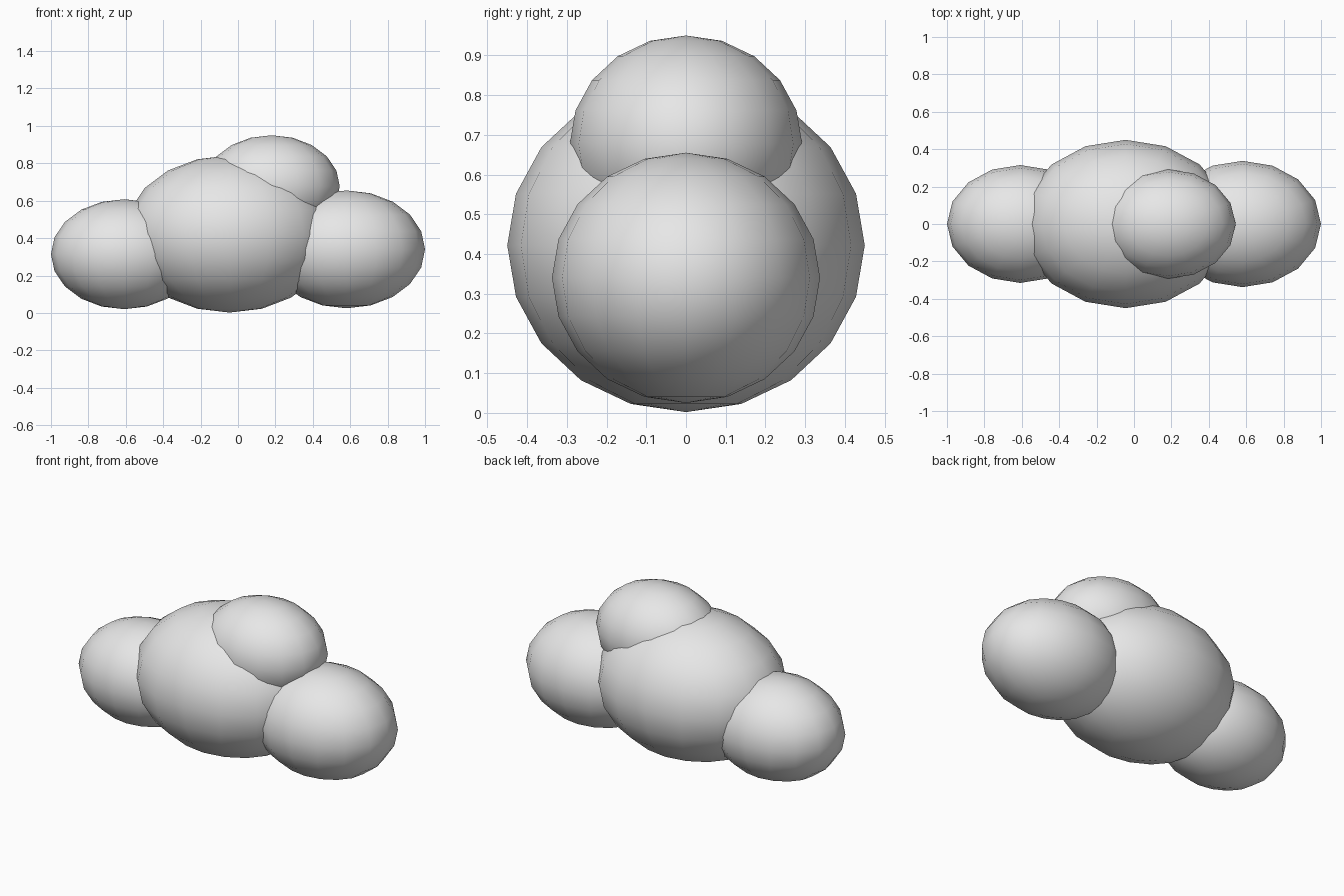
import bpy

cube = bpy.data.objects.get("Cube")
if cube:
    bpy.data.objects.remove(cube, do_unlink=True)

# Single pale grey material
grey = bpy.data.materials.new("cloud_grey")
grey.use_nodes = True
colour = (0.8, 0.8, 0.8, 1)
grey.diffuse_color = colour
grey.node_tree.nodes["Principled BSDF"].inputs["Base Color"].default_value = colour

# Radii of the main puff; the others are scaled copies of it
PUFF = (0.56, 0.45, 0.42)


def puff(name, x, z, size):
    bpy.ops.mesh.primitive_uv_sphere_add(segments=16, ring_count=10, radius=1,
                                         location=(x, 0, z))
    obj = bpy.context.object
    obj.name = name
    obj.scale = [r * size for r in PUFF]
    bpy.ops.object.transform_apply(location=False, rotation=False, scale=True)
    bpy.ops.object.shade_smooth()
    obj.data.materials.append(grey)
    return obj


# Overlapping puffs of the cloud
puff("main_puff", -0.045, 0.422, 1.0)
puff("left_puff", 0.58, 0.34, 0.75)
puff("right_puff", -0.608, 0.314, 0.7)
puff("top_puff", 0.18, 0.677, 0.65)
